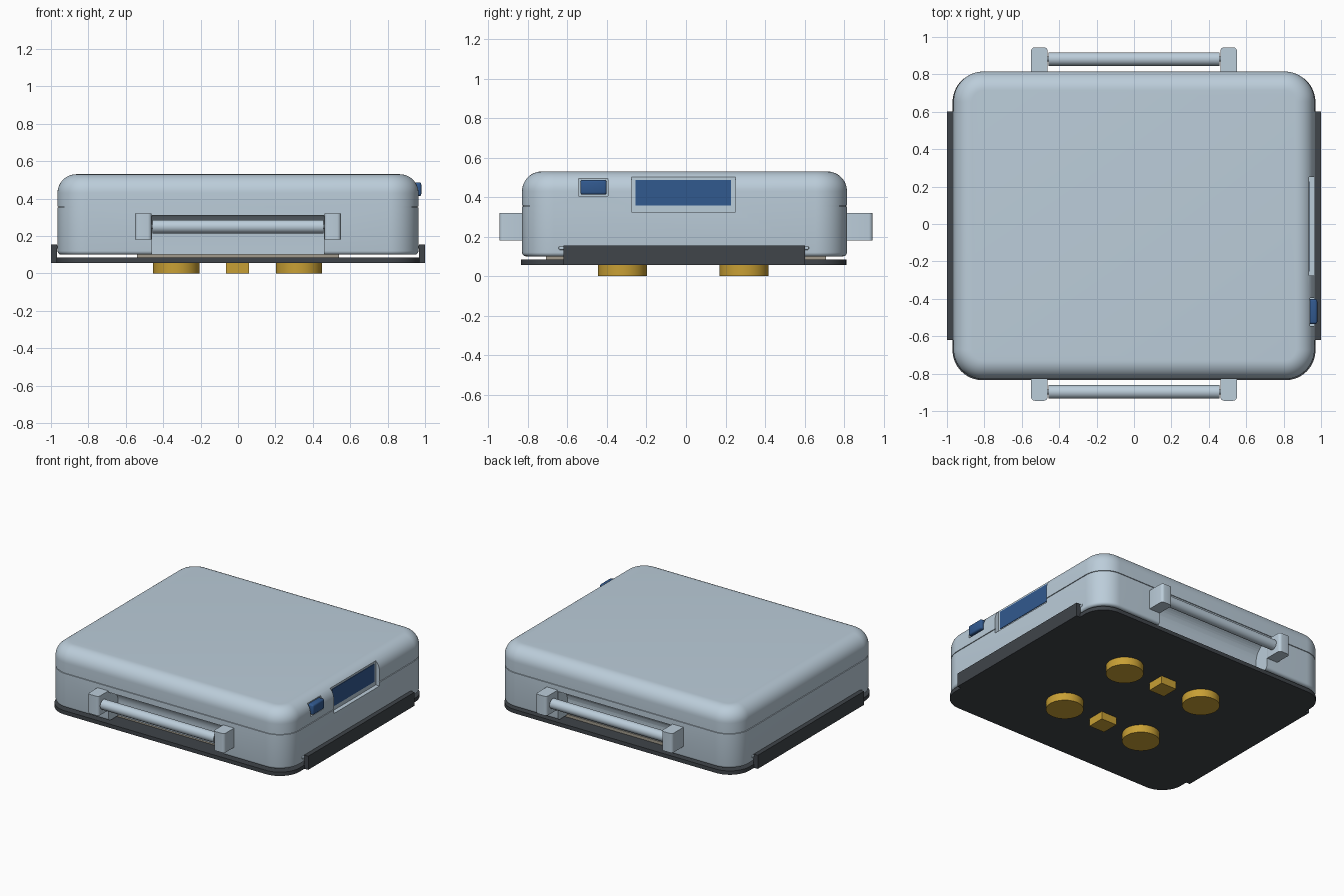
import bpy, bmesh, math
from mathutils import Matrix

old = bpy.data.objects.get("Cube")
if old:
    bpy.data.objects.remove(old, do_unlink=True)


def material(name, rgb):
    m = bpy.data.materials.new(name)
    m.use_nodes = True
    m.diffuse_color = (*rgb, 1)
    m.node_tree.nodes["Principled BSDF"].inputs["Base Color"].default_value = (*rgb, 1)
    return m


SHELL = material("pale blue grey", (0.50, 0.61, 0.70))
DARK = material("charcoal", (0.05, 0.058, 0.067))
BLUE = material("deep blue", (0.031, 0.10, 0.275))
GOLD = material("gold", (0.58, 0.35, 0.035))
TAN = material("warm grey", (0.36, 0.33, 0.27))
CY = -0.008      # centre of the case in y


def finish(name, bm, mat, smooth=True):
    bmesh.ops.recalc_face_normals(bm, faces=bm.faces)
    mesh = bpy.data.meshes.new(name)
    bm.to_mesh(mesh)
    bm.free()
    mesh.materials.append(mat)
    ob = bpy.data.objects.new(name, mesh)
    bpy.context.collection.objects.link(ob)
    if smooth:
        shade(ob)
    return ob


def shade(ob):
    bpy.ops.object.select_all(action="DESELECT")
    ob.select_set(True)
    bpy.context.view_layer.objects.active = ob
    bpy.ops.object.shade_smooth_by_angle(angle=math.radians(30))


def rounded_loft(name, x, y, r, profile, mat, steps=10):
    """Stack of rounded rectangles; profile lists (inset, z)."""
    bm = bmesh.new()
    rings = []
    for inset, z in profile:
        ring = []
        for q, (sx, sy) in enumerate([(1, 1), (0, 1), (0, 0), (1, 0)]):
            for i in range(steps + 1):
                a = math.pi / 2 * (q + i / steps)
                px = x[sx] + (r if sx == 0 else -r) + (r - inset) * math.cos(a)
                py = y[sy] + (r if sy == 0 else -r) + (r - inset) * math.sin(a)
                ring.append(bm.verts.new((px, py, z)))
        rings.append(ring)
    for a, b in zip(rings, rings[1:]):
        for i in range(len(a)):
            j = (i + 1) % len(a)
            bm.faces.new((a[i], a[j], b[j], b[i]))
    bm.faces.new(rings[0][::-1])
    bm.faces.new(rings[-1])
    return finish(name, bm, mat)


def box(name, x, y, z, mat, bevel=0):
    bm = bmesh.new()
    size = [b - a for a, b in (x, y, z)]
    mid = [(a + b) / 2 for a, b in (x, y, z)]
    bmesh.ops.create_cube(bm, size=1, matrix=Matrix.Translation(mid) @ Matrix.Diagonal((*size, 1)))
    if bevel:
        bmesh.ops.bevel(bm, geom=bm.edges[:], offset=bevel, segments=3, profile=0.5, affect="EDGES")
    return finish(name, bm, mat, bool(bevel))


def cylinder(name, center, radius, depth, axis, mat):
    bm = bmesh.new()
    turn = Matrix.Rotation(math.pi / 2, 4, "Y") if axis == "X" else Matrix()
    bmesh.ops.create_cone(bm, cap_ends=True, segments=48, radius1=radius, radius2=radius,
                          depth=depth, matrix=Matrix.Translation(center) @ turn)
    return finish(name, bm, mat)


def cut(ob, cutter):
    mod = ob.modifiers.new("cut", "BOOLEAN")
    mod.operation, mod.solver, mod.object = "DIFFERENCE", "EXACT", cutter
    bpy.context.view_layer.objects.active = ob
    bpy.ops.object.modifier_apply(modifier=mod.name)
    bpy.data.objects.remove(cutter, do_unlink=True)


# Case: soft lower edge, fine seam groove, broad rounded lid edge
lower = [(0.02 * (1 - math.sin(a)), 0.12 - 0.02 * math.cos(a))
         for a in (math.pi / 8 * i for i in range(5))]
seam = [(0, 0.352), (0.005, 0.353), (0.005, 0.357), (0, 0.358)]
lid = [(0.1 * (1 - math.cos(a)), 0.43 + 0.1 * math.sin(a))
       for a in (math.pi / 24 * i for i in range(13))]
case = rounded_loft("case", (-0.965, 0.965), (-0.83, 0.815), 0.16, lower + seam + lid, SHELL, 16)

# Hand recesses behind the carry bars, with a curved ceiling
for side in (-1, 1):
    face = CY + side * 0.823
    bm = bmesh.new()
    arc = [(face - side * 0.11 * math.sin(t), 0.2 + 0.11 * math.cos(t))
           for t in (math.pi / 24 * i for i in range(13))]
    outline = [(face + side * 0.1, 0.31)] + arc + [(arc[-1][0], 0.05), (face + side * 0.1, 0.05)]
    section = bm.faces.new([bm.verts.new((-0.46, y, z)) for y, z in outline])
    moved = bmesh.ops.extrude_face_region(bm, geom=[section])["geom"]
    bmesh.ops.translate(bm, verts=[v for v in moved if isinstance(v, bmesh.types.BMVert)],
                        vec=(0.92, 0, 0))
    cut(case, finish("recess_cutter", bm, SHELL, False))

# Display and button pockets in the side
cut(case, box("display_cutter", (0.935, 1.1), (-0.275, 0.25), (0.325, 0.505), SHELL))
cut(case, box("button_cutter", (0.94, 1.1), (-0.545, -0.395), (0.405, 0.495), SHELL))
shade(case)
box("display", (0.928, 0.939), (-0.255, 0.228), (0.357, 0.487), BLUE)
box("side_button", (0.925, 0.98), (-0.535, -0.402), (0.413, 0.487), BLUE, 0.012)

# Base plate, spacer and side rails
rounded_loft("base_plate", (-0.97, 0.97), (-0.835, 0.812), 0.16, [(0, 0.056), (0, 0.084)], DARK, 16)
box("spacer", (-0.54, 0.54), (-0.71, 0.71), (0.08, 0.105), TAN)
for side, name in ((-1, "right"), (1, "left")):
    box(name + "_rail", sorted((side * 0.967, side)), (-0.62, 0.602), (0.056, 0.155), DARK)
    box(name + "_rail_lip", sorted((side * 0.95, side * 0.969)), (-0.645, 0.622), (0.133, 0.151), SHELL, 0.005)

# Carry bars with end brackets, front and back
for side, name in ((-1, "front"), (1, "back")):
    y = CY + side * 0.89
    span = (-0.945, -0.8) if side < 0 else (0.8, 0.945)
    for end, label in ((-1, "right"), (1, "left")):
        rounded_loft(f"{name}_{label}_bracket", sorted((end * 0.462, end * 0.55)), span, 0.02,
                     [(0, 0.18), (0, 0.32)], SHELL, 5)
    cylinder(name + "_carry_bar", (0, y, 0.25), 0.036, 0.912, "X", SHELL)
    cylinder(name + "_bar_axle", (0, y, 0.25), 0.014, 0.94, "X", SHELL)

# Feet and the blocks between them
for y, name in ((-0.322, "front"), (0.293, "back")):
    for x, label in ((-0.33, "right"), (0.326, "left")):
        cylinder(f"{name}_{label}_foot", (x, y, 0.03), 0.124, 0.06, "Z", GOLD)
    box(name + "_block", (-0.065, 0.06), (y - 0.063, y + 0.063), (0, 0.06), GOLD)
